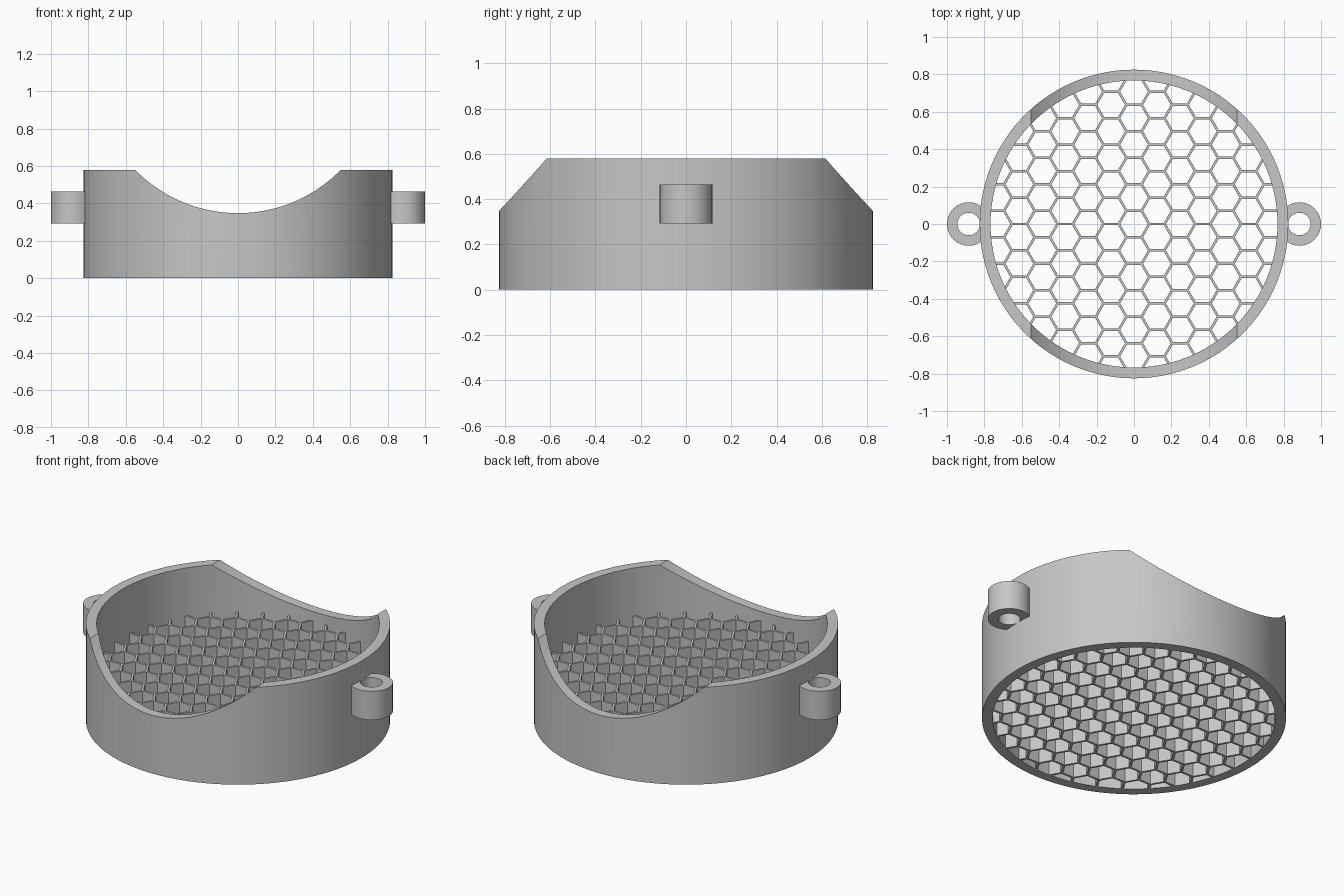
import bpy, bmesh
from math import cos, sin, pi, sqrt, hypot, radians
from mathutils import Matrix

cube = bpy.data.objects.get("Cube")
if cube:
    bpy.data.objects.remove(cube, do_unlink=True)

OUTER, INNER, HEIGHT = 0.825, 0.767, 0.58
GRID_H, PITCH, WALL = 0.293, 0.1415, 0.013

grey = bpy.data.materials.new("plain grey")
grey.use_nodes = True
grey.diffuse_color = (0.57, 0.57, 0.57, 1)
grey.node_tree.nodes["Principled BSDF"].inputs["Base Color"].default_value = (0.57, 0.57, 0.57, 1)


def finish(name, bm):
    bmesh.ops.recalc_face_normals(bm, faces=bm.faces)
    mesh = bpy.data.meshes.new(name)
    bm.to_mesh(mesh)
    bm.free()
    mesh.materials.append(grey)
    obj = bpy.data.objects.new(name, mesh)
    bpy.context.collection.objects.link(obj)
    return obj


def prism(bm, x, y, radius, z0, z1, sides):
    """Upright prism with its first corner on +x."""
    ring = [bm.verts.new((x + radius * cos(2 * pi * i / sides),
                          y + radius * sin(2 * pi * i / sides), z0)) for i in range(sides)]
    base = bm.faces.new(ring)
    up = bmesh.ops.extrude_face_region(bm, geom=[base])["geom"]
    for v in up:
        if isinstance(v, bmesh.types.BMVert):
            v.co.z = z1


def tube(name, x, outer, inner, z0, z1, sides):
    """Straight-walled ring made by joining two rims at two heights."""
    bm = bmesh.new()
    loops = [[bm.verts.new((x + r * cos(2 * pi * i / sides), r * sin(2 * pi * i / sides), z))
              for i in range(sides)]
             for r, z in ((outer, z0), (outer, z1), (inner, z1), (inner, z0))]
    for k in range(4):
        a, b = loops[k], loops[(k + 1) % 4]
        for i in range(sides):
            j = (i + 1) % sides
            bm.faces.new((a[i], a[j], b[j], b[i]))
    return finish(name, bm)


def cut(obj, cutter):
    cutter.hide_render = True
    mod = obj.modifiers.new("cut", 'BOOLEAN')
    mod.operation, mod.solver, mod.object = 'DIFFERENCE', 'EXACT', cutter
    bpy.context.view_layer.objects.active = obj
    bpy.ops.object.modifier_apply(modifier=mod.name)
    bpy.data.objects.remove(cutter, do_unlink=True)


def smooth(obj):
    bpy.ops.object.select_all(action='DESELECT')
    obj.select_set(True)
    bpy.context.view_layer.objects.active = obj
    bpy.ops.object.shade_smooth_by_angle(angle=radians(25))


# Outer wall with a round saddle scooped from front to back
wall = tube("outer_wall", 0, OUTER, INNER, 0, HEIGHT, 160)
half, depth = 0.55, 0.232
scoop_r = (half ** 2 + depth ** 2) / (2 * depth)
bm = bmesh.new()
prism(bm, 0, 0, scoop_r, -1, 1, 160)
bm.transform(Matrix.Translation((0, 0, HEIGHT - depth + scoop_r)) @ Matrix.Rotation(pi / 2, 4, 'X'))
cut(wall, finish("scoop_cutter", bm))
smooth(wall)

# Honeycomb floor: a thick disc pierced by flat-topped hexagons
bm = bmesh.new()
prism(bm, 0, 0, INNER + 0.004, 0, GRID_H, 160)
floor = finish("honeycomb_floor", bm)
bm = bmesh.new()
step = PITCH * sqrt(3) / 2
for col in range(-7, 8):
    for row in range(-7, 8):
        x, y = col * step, (row + 0.5 * (col % 2)) * PITCH
        if hypot(x, y) < INNER + PITCH:
            prism(bm, x, y, (PITCH - WALL) / sqrt(3), -0.1, GRID_H + 0.1, 6)
cut(floor, finish("hexagon_cutter", bm))

# Side lugs with through holes
for side, name in ((1, "left_lug"), (-1, "right_lug")):
    smooth(tube(name, side * 0.884, 0.116, 0.06, 0.293, 0.465, 64))
